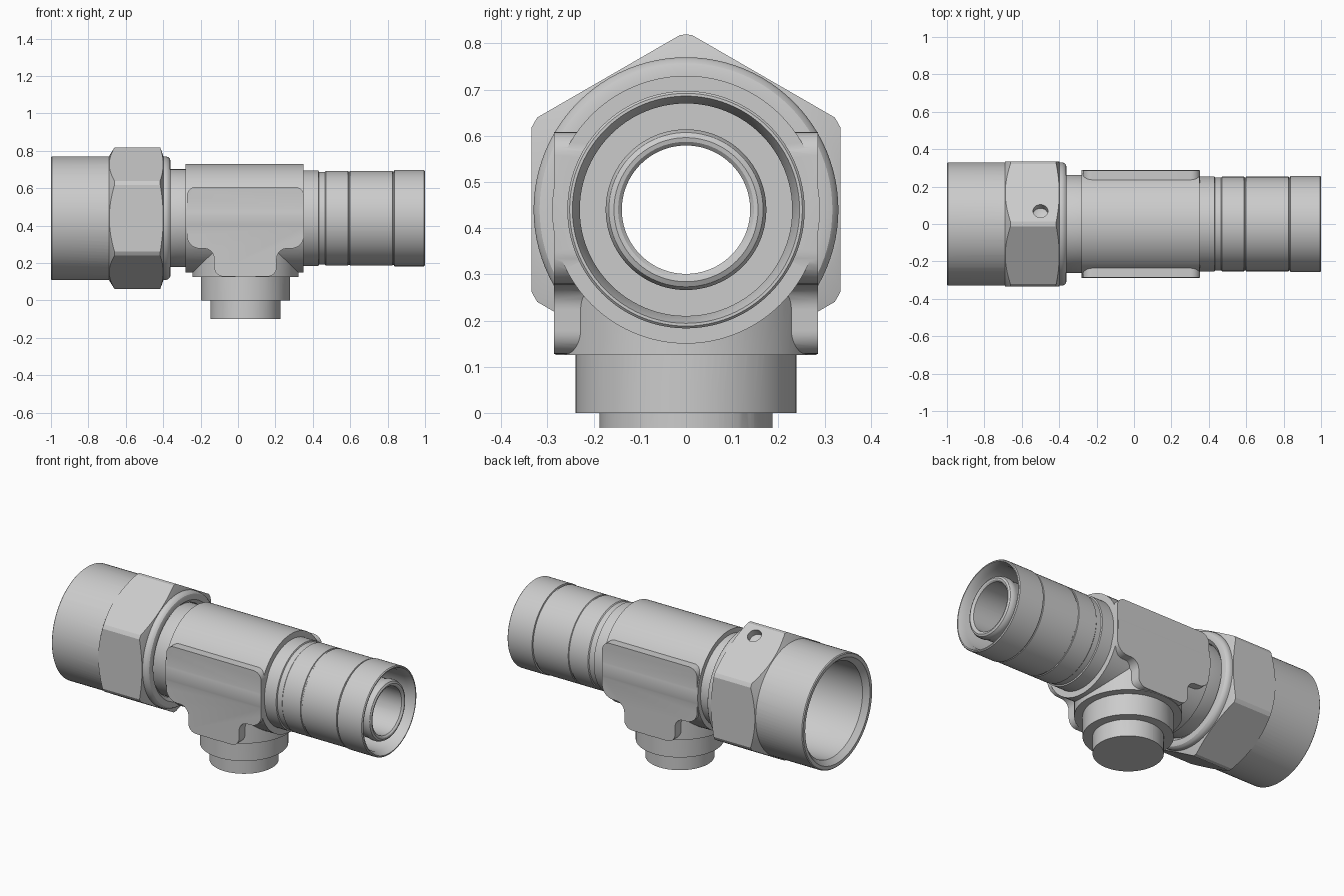
import bpy, bmesh, math
from mathutils import Matrix, Vector

cube = bpy.data.objects.get("Cube")
if cube:
    bpy.data.objects.remove(cube, do_unlink=True)

AXIS_Z = 0.44
PORT_X = 0.04
RUN = Matrix.Translation((0, 0, AXIS_Z))
DOWN = Matrix.Translation((PORT_X, 0, 0)) @ Matrix.Rotation(-math.pi / 2, 4, 'Y')

metal = bpy.data.materials.new("plain grey metal")
metal.use_nodes = True
GREY = (0.6, 0.6, 0.6, 1)
metal.diffuse_color = GREY
metal.node_tree.nodes["Principled BSDF"].inputs["Base Color"].default_value = GREY


def finish(name, bm, matrix):
    bmesh.ops.remove_doubles(bm, verts=bm.verts, dist=1e-5)
    bmesh.ops.recalc_face_normals(bm, faces=bm.faces)
    mesh = bpy.data.meshes.new(name)
    bm.transform(matrix)
    bm.to_mesh(mesh)
    bm.free()
    mesh.materials.append(metal)
    obj = bpy.data.objects.new(name, mesh)
    bpy.context.collection.objects.link(obj)
    return obj


def lathe(name, profile, matrix=RUN, steps=96):
    """Solid of revolution about local x from (x, radius) points."""
    bm = bmesh.new()
    verts = [bm.verts.new((x, 0, r)) for x, r in profile]
    edges = [bm.edges.new(pair) for pair in zip(verts, verts[1:])]
    bmesh.ops.spin(bm, geom=verts + edges, cent=(0, 0, 0), axis=(1, 0, 0),
                   angle=2 * math.pi, steps=steps)
    return finish(name, bm, matrix)


def prism(name, points, depth, matrix=Matrix()):
    """Extrude a closed outline of 3D points along a vector."""
    bm = bmesh.new()
    face = bm.faces.new([bm.verts.new(p) for p in points])
    new = bmesh.ops.extrude_face_region(bm, geom=[face])["geom"]
    bmesh.ops.translate(bm, vec=depth,
                        verts=[v for v in new if isinstance(v, bmesh.types.BMVert)])
    return finish(name, bm, matrix)


def combine(target, other, operation):
    mod = target.modifiers.new(operation, 'BOOLEAN')
    mod.object, mod.operation, mod.solver = other, operation, 'EXACT'
    bpy.context.view_layer.objects.active = target
    bpy.ops.object.modifier_apply(modifier=mod.name)
    bpy.data.objects.remove(other, do_unlink=True)


def smooth(obj):
    bpy.ops.object.select_all(action='DESELECT')
    obj.select_set(True)
    bpy.context.view_layer.objects.active = obj
    bpy.ops.object.shade_smooth_by_angle(angle=math.radians(28))


def rounded(corners, steps=8):
    """Round each (x, z, radius) corner of an outline."""
    out = []
    for i, (x, z, r) in enumerate(corners):
        p = Vector((x, z))
        a = (Vector(corners[i - 1][:2]) - p).normalized() * r + p
        b = (Vector(corners[(i + 1) % len(corners)][:2]) - p).normalized() * r + p
        centre = a + b - p
        for k in range(steps + 1):
            t = k / steps * math.pi / 2
            q = centre + (a - centre) * math.cos(t) + (b - centre) * math.sin(t)
            out.append((q.x, q.y))
    return out


# Tee body: stepped run with stem, barrel and grooved sleeve
body = lathe("tee_body", [
    (-0.62, 0), (-0.62, 0.2), (-0.5, 0.262), (-0.28, 0.262), (-0.28, 0.29),
    (0.35, 0.29), (0.35, 0.255), (0.43, 0.255), (0.433, 0.248), (0.465, 0.248),
    (0.47, 0.253), (0.588, 0.253), (0.59, 0.249), (0.597, 0.249), (0.6, 0.253),
    (0.826, 0.253), (0.828, 0.249), (0.834, 0.249), (0.836, 0.257),
    (0.995, 0.257), (1, 0.252), (1, 0)])

# Branch boss and branch port
combine(body, lathe("boss", [(0.125, 0), (0.125, 0.283), (0.45, 0.283), (0.45, 0)],
                    DOWN), 'UNION')
combine(body, lathe("port", [(0, 0), (0, 0.239), (0.2, 0.239), (0.2, 0)],
                    DOWN), 'UNION')

# T-shaped wrench pads, front and back
half = [(0.167, 0.128, 0.05), (0.167, 0.278, 0.055), (0.313, 0.278, 0.07),
        (0.313, 0.608, 0.05)]
outline = rounded([(PORT_X + x, z, r) for x, z, r in half]
                  + [(PORT_X - x, z, r) for x, z, r in reversed(half)])
pads = prism("pads", [(x, -0.286, z) for x, z in outline], (0, 0.572, 0))
combine(body, pads, 'UNION')

# Through bore, with the recess that leaves a rounded inner tube in the sleeve
combine(body, lathe("bore", [
    (-0.8, 0), (-0.8, 0.139), (0.982, 0.139), (0.99, 0.147), (0.992, 0.156),
    (0.986, 0.167), (0.972, 0.174), (0.95, 0.174), (0.93, 0.168), (0.62, 0.168),
    (0.62, 0.23), (0.96, 0.23), (1, 0.246), (1.1, 0.246), (1.1, 0)]), 'DIFFERENCE')
combine(body, lathe("port_bore", [
    (-0.1, 0), (-0.1, 0.187), (0, 0.187), (0.05, 0.165), (0.1, 0.165),
    (0.12, 0.135), (AXIS_Z, 0.135), (AXIS_Z, 0)], DOWN), 'DIFFERENCE')
smooth(body)

# Swivel nut: chamfered hexagon joined to a round skirt and rolled collar
FLAT = 0.334
hexagon = []
for i in range(6):
    a = math.radians(60 * i + 90)
    r = FLAT / math.cos(math.pi / 6)
    hexagon.append((-0.72, r * math.cos(a), r * math.sin(a)))
nut = prism("swivel_nut", hexagon, (0.34, 0, 0), RUN)
combine(nut, lathe("chamfer", [
    (-0.7, 0), (-0.7, 0.315), (-0.66, 0.379), (-0.416, 0.379),
    (-0.4, 0.335), (-0.395, 0.31), (-0.395, 0)]), 'INTERSECT')
combine(nut, lathe("skirt", [
    (-1, 0), (-1, 0.325), (-0.995, 0.33), (-0.385, 0.33), (-0.373, 0.326),
    (-0.364, 0.317), (-0.36, 0.303), (-0.36, 0)]), 'UNION')
combine(nut, lathe("nut_bore", [
    (-1.1, 0), (-1.1, 0.305), (-1, 0.305), (-0.97, 0.278), (-0.55, 0.278),
    (-0.5, 0.265), (-0.38, 0.265), (-0.36, 0.285), (-0.3, 0.285), (-0.3, 0)]),
    'DIFFERENCE')

# Small drilled hole in the upper rear flat
normal = Vector((0, 0.5, math.sqrt(3) / 2))
across = Vector((0, math.sqrt(3) / 2, -0.5))
spot = Vector((-0.5, 0, AXIS_Z)) + normal * FLAT - across * 0.113
drill = Matrix.Translation(spot) @ normal.to_track_quat('X', 'Z').to_matrix().to_4x4()
combine(nut, lathe("drill", [(-0.06, 0), (-0.04, 0.04), (0.06, 0.04), (0.06, 0)],
                   drill, 32), 'DIFFERENCE')
smooth(nut)
